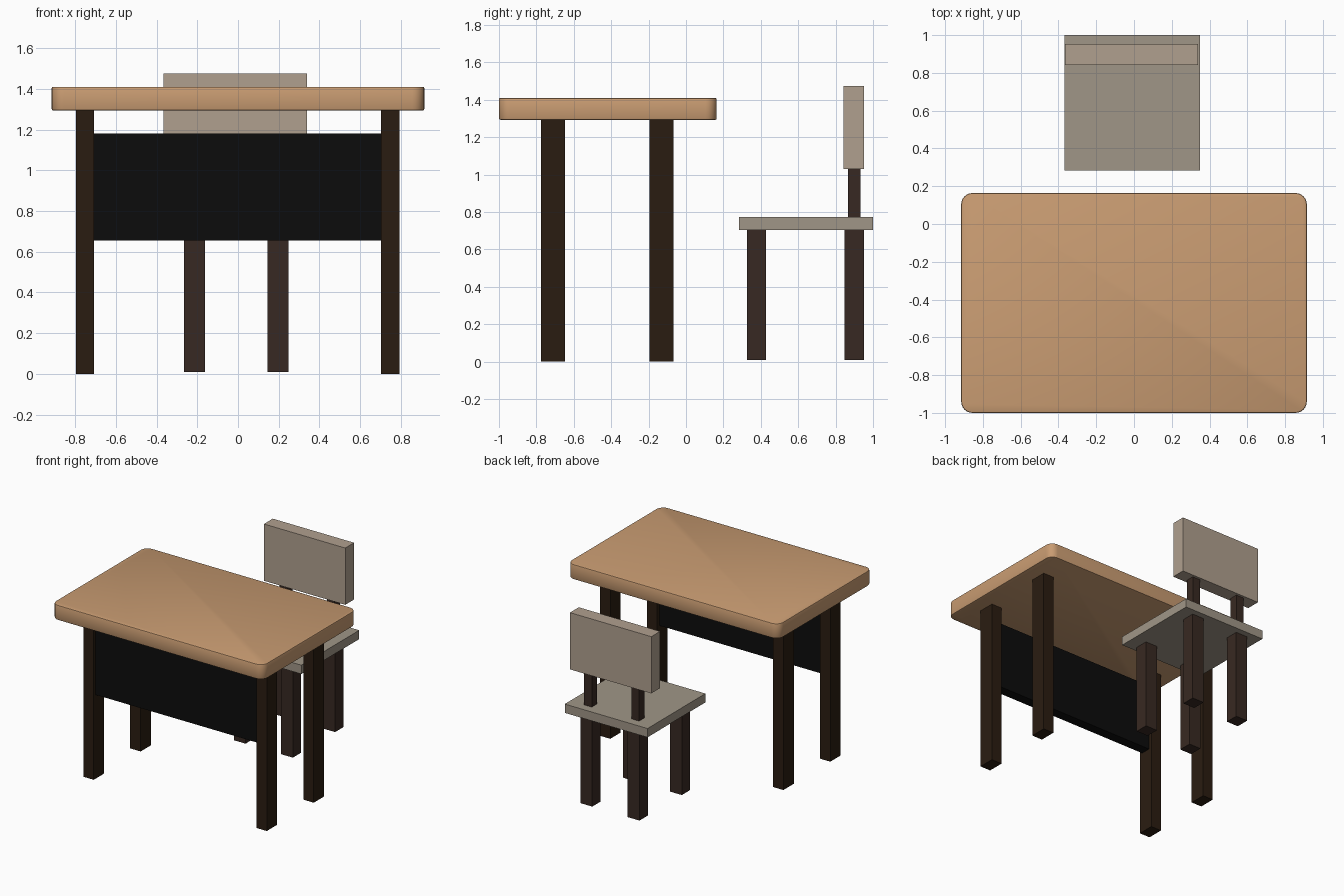
import bpy, bmesh

if "Cube" in bpy.data.objects:
    bpy.data.objects.remove(bpy.data.objects["Cube"])


def material(name, rgb):
    m = bpy.data.materials.new(name)
    m.diffuse_color = (*rgb, 1)
    m.use_nodes = True
    m.node_tree.nodes["Principled BSDF"].inputs["Base Color"].default_value = m.diffuse_color
    return m


WOOD = material("light_wood", (0.584, 0.332, 0.168))
DARK_WOOD = material("dark_wood", (0.023, 0.0116, 0.0055))
BLACK = material("black_panel", (0.0037, 0.0037, 0.0037))
SEAT = material("seat_grey", (0.352, 0.305, 0.242))
BACK = material("back_grey", (0.434, 0.352, 0.275))
CHAIR_WOOD = material("chair_wood", (0.039, 0.022, 0.016))


def box(name, x, y, z, mat, corner=0, rim=0):
    """Box from (min, max) ranges, with optional rounded corners and rim."""
    bm = bmesh.new()
    bmesh.ops.create_cube(bm, size=1)
    size = [r[1] - r[0] for r in (x, y, z)]
    bmesh.ops.scale(bm, vec=size, verts=bm.verts)
    if corner:
        upright = [e for e in bm.edges
                   if abs(e.verts[0].co.z - e.verts[1].co.z) > 1e-4]
        bmesh.ops.bevel(bm, geom=upright, offset=corner, segments=6,
                        profile=0.5, affect='EDGES')
    if rim:
        loops = [e for e in bm.edges
                 if abs(e.verts[0].co.z - e.verts[1].co.z) < 1e-4]
        bmesh.ops.bevel(bm, geom=loops, offset=rim, segments=2,
                        profile=0.5, affect='EDGES')
    mesh = bpy.data.meshes.new(name)
    bm.to_mesh(mesh)
    bm.free()
    mesh.materials.append(mat)
    obj = bpy.data.objects.new(name, mesh)
    obj.location = [(r[0] + r[1]) / 2 for r in (x, y, z)]
    bpy.context.collection.objects.link(obj)
    return obj


def around(c, width):
    return (c - width / 2, c + width / 2)


# Desk: rounded top, four legs, front modesty panel
top = box("desk_top", (-0.915, 0.915), (-1.0, 0.164), (1.293, 1.41), WOOD,
          corner=0.06, rim=0.008)
bpy.context.view_layer.objects.active = top
top.select_set(True)
bpy.ops.object.shade_smooth_by_angle()
top.select_set(False)

for side, x in (("left", -0.751), ("right", 0.747)):
    for end, y in (("front", -0.711), ("back", -0.131)):
        box(f"desk_{end}_{side}_leg", around(x, 0.09), around(y, 0.128),
            (0, 1.295), DARK_WOOD)
box("modesty_panel", (-0.71, 0.706), (-0.75, -0.672), (0.655, 1.18), BLACK)

# Chair: seat, backrest, four legs, two backrest posts
box("chair_seat", (-0.367, 0.349), (0.284, 1.0), (0.705, 0.774), SEAT)
box("chair_backrest", (-0.366, 0.338), (0.843, 0.952), (1.03, 1.474), BACK)
for side, x in (("left", -0.213), ("right", 0.196)):
    for end, y in (("front", 0.377), ("back", 0.9)):
        box(f"chair_{end}_{side}_leg", around(x, 0.102), around(y, 0.104),
            (0.008, 0.706), CHAIR_WOOD)
    box(f"backrest_{side}_post", around(x, 0.067), around(0.899, 0.067),
        (0.77, 1.035), CHAIR_WOOD)
